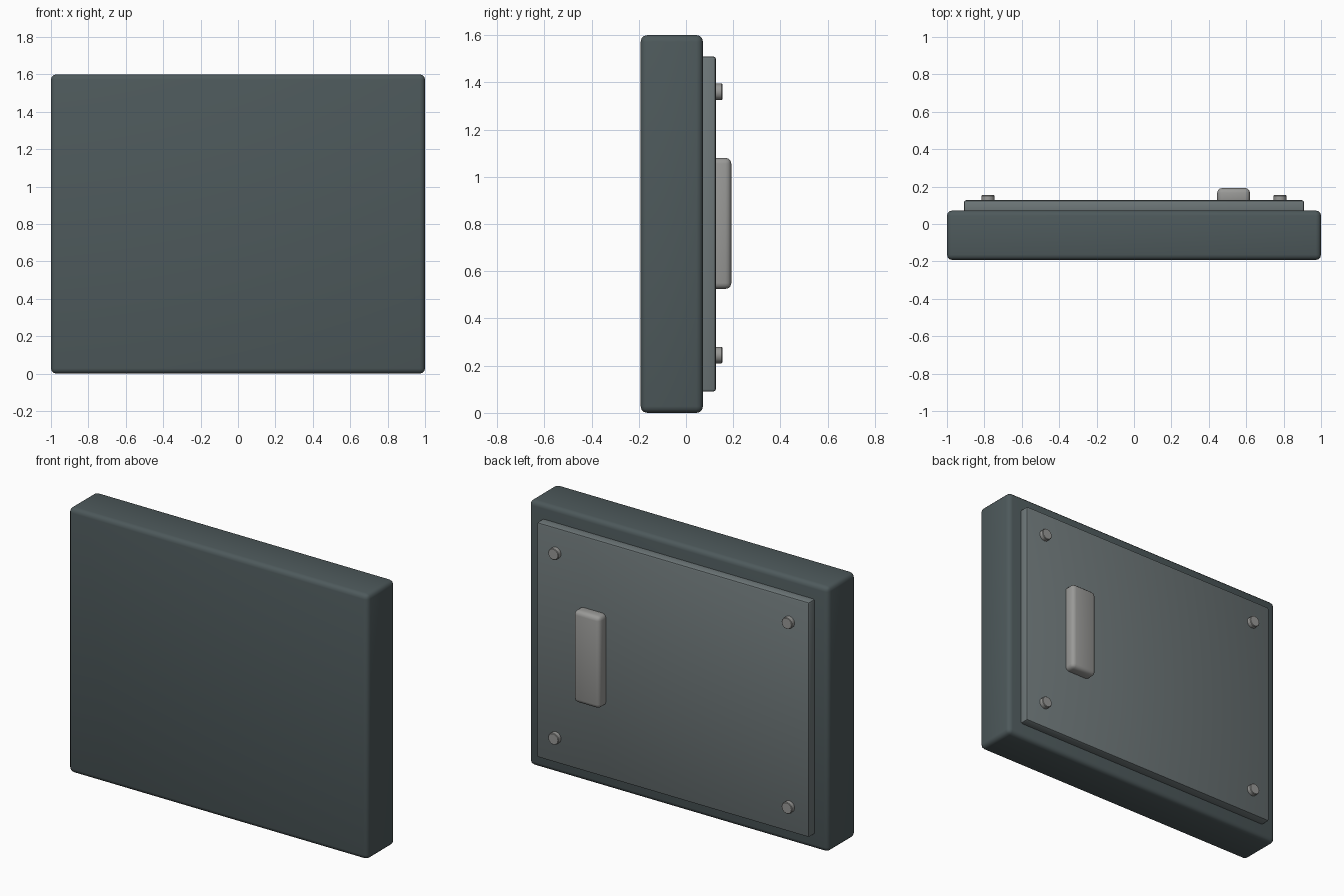
import bpy, math

if "Cube" in bpy.data.objects:
    bpy.data.objects.remove(bpy.data.objects["Cube"])


def material(name, rgb):
    mat = bpy.data.materials.new(name)
    mat.diffuse_color = (*rgb, 1)
    mat.use_nodes = True
    mat.node_tree.nodes["Principled BSDF"].inputs["Base Color"].default_value = mat.diffuse_color
    return mat


def finish(obj, name, mat, bevel, segments):
    obj.name = name
    obj.data.materials.append(mat)
    mod = obj.modifiers.new("Bevel", 'BEVEL')
    mod.width = bevel
    mod.segments = segments
    mod.limit_method = 'ANGLE'
    mod.angle_limit = math.radians(50)
    bpy.ops.object.modifier_apply(modifier=mod.name)
    bpy.ops.object.shade_smooth_by_angle(angle=math.radians(35))
    return obj


def box(name, lo, hi, mat, bevel, segments=3):
    bpy.ops.mesh.primitive_cube_add(size=1, location=[(a + b) / 2 for a, b in zip(lo, hi)])
    obj = bpy.context.object
    obj.scale = [b - a for a, b in zip(lo, hi)]
    bpy.ops.object.transform_apply(location=False, rotation=False, scale=True)
    return finish(obj, name, mat, bevel, segments)


def bolt(name, x, z, mat):
    bpy.ops.mesh.primitive_cylinder_add(vertices=12, radius=0.035, depth=0.03,
                                        location=(x, 0.139, z),
                                        rotation=(math.pi / 2, 0, 0))
    return finish(bpy.context.object, name, mat, 0.003, 1)


body_mat = material("dark_slate", (0.075, 0.1, 0.105))
panel_mat = material("slate", (0.155, 0.185, 0.19))
metal_mat = material("light_metal", (0.32, 0.32, 0.31))

# Thick slab with rounded edges
box("door_slab", (-1, -0.192, 0), (1, 0.072, 1.6), body_mat, 0.028)

# Raised panel on the back
box("back_panel", (-0.91, 0.05, 0.09), (0.91, 0.127, 1.51), panel_mat, 0.012, 2)

# Upright grip, rooted in the panel
box("handle", (0.445, 0.105, 0.525), (0.62, 0.192, 1.08), metal_mat, 0.025)

# Four corner bolts
for side, x in (("left", -0.78), ("right", 0.78)):
    for level, z in (("lower", 0.245), ("upper", 1.36)):
        bolt(f"bolt_{level}_{side}", x, z, metal_mat)
